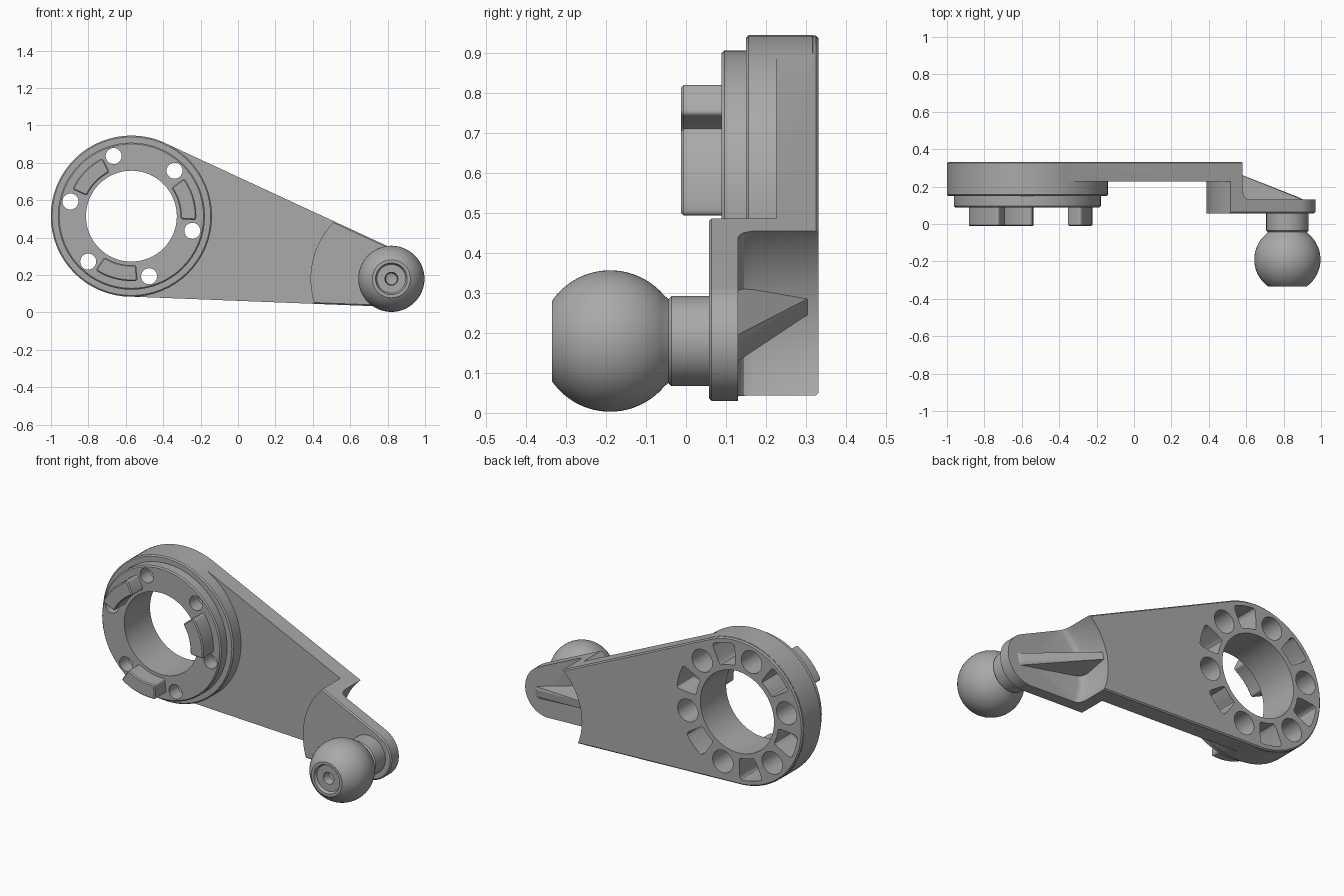
import bpy, bmesh
from math import sin, cos, pi, radians, atan2, asin, hypot
from mathutils import Matrix, Vector

if "Cube" in bpy.data.objects:
    bpy.data.objects.remove(bpy.data.objects["Cube"])

grey = bpy.data.materials.new("machined_grey")
grey.use_nodes = True
colour = (0.4, 0.4, 0.4, 1)
grey.diffuse_color = colour
grey.node_tree.nodes["Principled BSDF"].inputs["Base Color"].default_value = colour

RING = (-0.57, 0.515)
BALL = (0.82, 0.18)
RING_R, END_R = 0.43, 0.15
AXIS = atan2(BALL[1] - RING[1], BALL[0] - RING[0])
SPAN = hypot(BALL[0] - RING[0], BALL[1] - RING[1])


def finish(name, bm):
    bmesh.ops.recalc_face_normals(bm, faces=bm.faces)
    mesh = bpy.data.meshes.new(name)
    bm.to_mesh(mesh)
    bm.free()
    obj = bpy.data.objects.new(name, mesh)
    bpy.context.collection.objects.link(obj)
    mesh.materials.append(grey)
    return obj


def arc(centre, r, a0, a1, n):
    return [(centre[0] + r * cos(a0 + (a1 - a0) * i / n),
             centre[1] + r * sin(a0 + (a1 - a0) * i / n)) for i in range(n + 1)]


def circle(centre, r, n=64):
    return arc(centre, r, 0, 2 * pi, n)[:-1]


def sector(r0, r1, mid, half):
    return (arc(RING, r1, mid - half, mid + half, 10)
            + arc(RING, r0, mid + half, mid - half, 10))


def prism(name, outline, y0, y1, chamfer=0, rounding=0):
    """Extrude an x-z outline along y, optionally rounding corners and chamfering ends."""
    bm = bmesh.new()
    face = bm.faces.new([bm.verts.new((x, y0, z)) for x, z in outline])
    new = bmesh.ops.extrude_face_region(bm, geom=[face])["geom"]
    bmesh.ops.translate(bm, vec=(0, y1 - y0, 0),
                        verts=[v for v in new if isinstance(v, bmesh.types.BMVert)])
    bmesh.ops.recalc_face_normals(bm, faces=bm.faces)

    def along_y(e):
        return abs(e.verts[0].co.y - e.verts[1].co.y) > 1e-5

    if rounding:
        corners = [e for e in bm.edges if along_y(e) and e.calc_face_angle() > 0.6]
        bmesh.ops.bevel(bm, geom=corners, offset=rounding, segments=4,
                        profile=0.5, affect='EDGES')
    if chamfer:
        rims = [e for e in bm.edges if not along_y(e)]
        bmesh.ops.bevel(bm, geom=rims, offset=chamfer, segments=1, affect='EDGES')
    return finish(name, bm)


def lathe(name, profile, centre, steps=64):
    """Spin (radius, y) points about a y-directed axis; ends close on the axis."""
    bm = bmesh.new()
    verts = [bm.verts.new((r, y, 0)) for r, y in profile]
    edges = [bm.edges.new(pair) for pair in zip(verts, verts[1:])]
    bmesh.ops.spin(bm, geom=verts + edges, cent=(0, 0, 0), axis=(0, 1, 0),
                   angle=2 * pi, steps=steps)
    bmesh.ops.remove_doubles(bm, verts=bm.verts, dist=1e-5)
    bmesh.ops.translate(bm, vec=(centre[0], 0, centre[1]), verts=bm.verts)
    return finish(name, bm)


def combine(target, other, operation):
    mod = target.modifiers.new(operation.lower(), 'BOOLEAN')
    mod.operation, mod.object, mod.solver = operation, other, 'EXACT'
    bpy.context.view_layer.objects.active = target
    bpy.ops.object.modifier_apply(modifier=mod.name)
    bpy.data.objects.remove(other)


def smooth(obj, angle=28):
    bpy.ops.object.select_all(action='DESELECT')
    obj.select_set(True)
    bpy.context.view_layer.objects.active = obj
    bpy.ops.object.shade_smooth_by_angle(angle=radians(angle))


# Arm: tapered outline tangent to the ring and to the ball end
tilt = pi / 2 - asin((RING_R - END_R) / SPAN)
outline = (arc(RING, RING_R, AXIS + tilt, AXIS + 2 * pi - tilt, 56)
           + arc(BALL, END_R, AXIS - tilt, AXIS + tilt, 28))
arm = prism("arm", outline, 0.057, 0.332, chamfer=0.007)

# Thin the plate in front, leaving the curved block by the ball end
front_cut = arc(BALL, 0.432, pi / 2, 3 * pi / 2, 64) + [(-2, -0.252), (-2, 0.612)]
front_cut = [(x, z + (0 if x > -1 else (-1 if z < 0 else 1))) for x, z in front_cut]
combine(arm, prism("front_cutter", front_cut, -0.5, 0.227), 'DIFFERENCE')

# Round relief behind the ball tab, with a filleted foot
combine(arm, lathe("relief_cutter", [(0, 0.13), (0.325, 0.13), (0.342, 0.134),
                                     (0.356, 0.145), (0.365, 0.17), (0.365, 0.5), (0, 0.5)],
                   BALL), 'DIFFERENCE')

# Stepped ring
combine(arm, prism("ring", circle(RING, RING_R + 0.001), 0.15, 0.324, chamfer=0.007), 'UNION')
combine(arm, prism("ring_step", circle(RING, 0.393), 0.089, 0.2, chamfer=0.007), 'UNION')
combine(arm, prism("bore_cutter", circle(RING, 0.243), -0.5, 0.8), 'DIFFERENCE')

# Six bolt holes with round counterbores, alternating with closed pockets
for i in range(6):
    a = AXIS + i * pi / 3
    spot = (RING[0] + 0.335 * cos(a), RING[1] + 0.335 * sin(a))
    combine(arm, prism("bolt_cutter", circle(spot, 0.043, 24), -0.5, 0.8), 'DIFFERENCE')
    combine(arm, prism("counterbore_cutter", circle(spot, 0.067, 32), 0.17, 0.8), 'DIFFERENCE')
    combine(arm, prism("pocket_cutter", sector(0.272, 0.4, a + pi / 6, radians(11)),
                       0.17, 0.8, rounding=0.028), 'DIFFERENCE')
smooth(arm)

# Three locking lugs on the ring face
for i in range(3):
    mid = radians(16 + 120 * i)
    smooth(prism(f"lug_{i + 1}", sector(0.262, 0.347, mid, radians(19.5)),
                 -0.012, 0.11, chamfer=0.006, rounding=0.012))

# Sloping rib behind the ball tab
bm = bmesh.new()
points = [(s, y, side * w) for side in (-1, 1)
          for s, y, w in ((-0.385, 0.12, 0.055), (-0.385, 0.312, 0.02),
                          (0.06, 0.142, 0.018), (0.1, 0.12, 0.035))]
turn = Matrix.Rotation(-AXIS, 4, 'Y')
for p in points:
    bm.verts.new(turn @ Vector(p) + Vector((BALL[0], 0, BALL[1])))
bmesh.ops.convex_hull(bm, input=bm.verts)
finish("rib", bm)

# Ball stud: neck, truncated ball and a stepped socket in its tip
R, MID = 0.177, -0.19
start, end = radians(40), radians(145)
ball = [(R * sin(start + (end - start) * i / 28), MID + R * cos(start + (end - start) * i / 28))
        for i in range(29)]
stud = ([(0, 0.08), (0.113, 0.08), (0.113, -0.036), (0.105, -0.044)] + ball
        + [(0.085, -0.335), (0.077, -0.318), (0.035, -0.318), (0.03, -0.27), (0, -0.262)])
smooth(lathe("ball_stud", stud, BALL))
